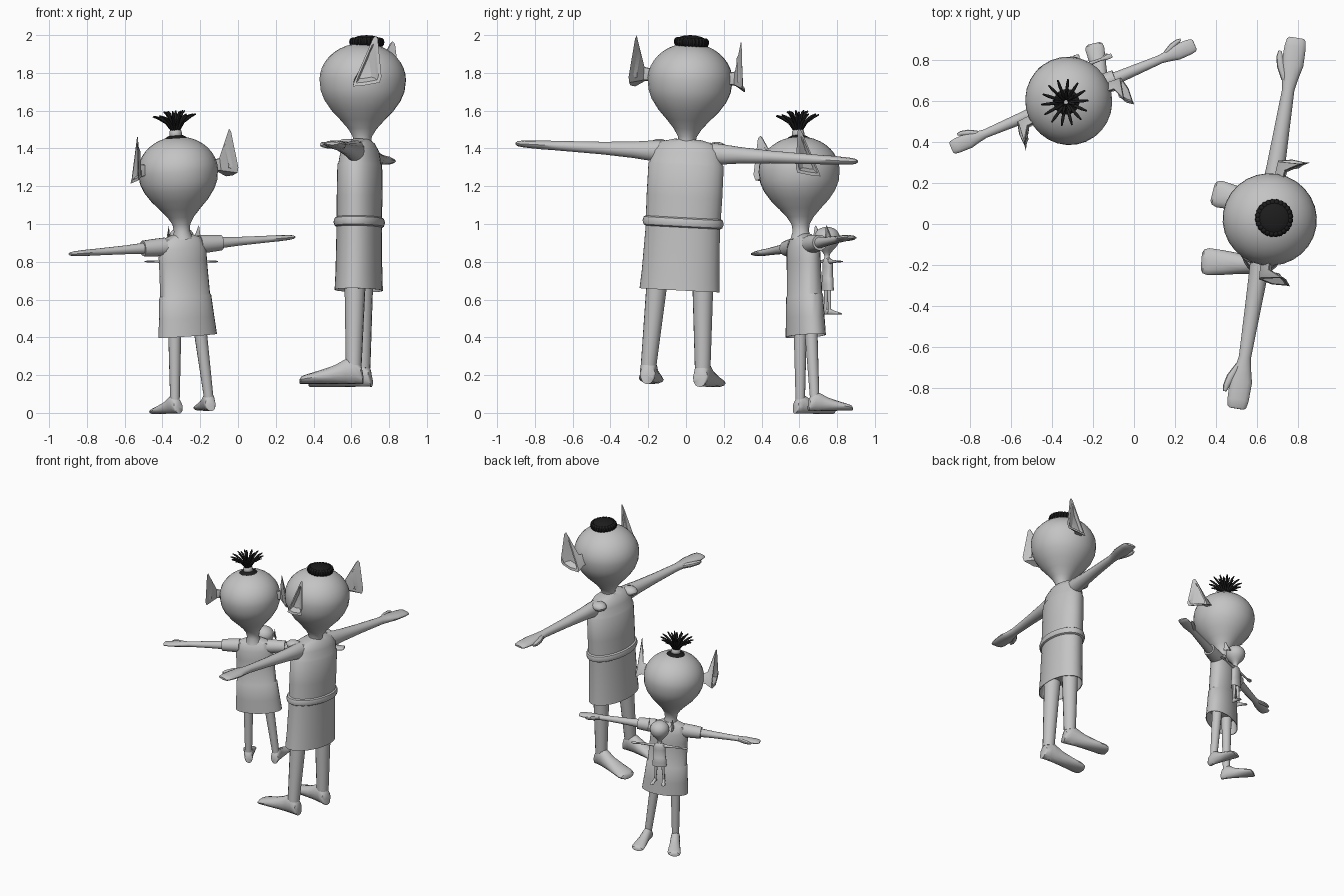
import bpy, bmesh, math
from mathutils import Matrix, Vector

if "Cube" in bpy.data.objects:
    bpy.data.objects.remove(bpy.data.objects["Cube"])

T = Matrix.Translation
R = Matrix.Rotation


def material(name, v):
    m = bpy.data.materials.new(name)
    m.diffuse_color = (v, v, v, 1)
    m.use_nodes = True
    m.node_tree.nodes["Principled BSDF"].inputs["Base Color"].default_value = m.diffuse_color
    return m


GREY = material("warm_grey", 0.55)
BLACK = material("hair_black", 0.012)


def finish(bm, name, mat, M):
    bmesh.ops.transform(bm, matrix=M, verts=bm.verts)
    bmesh.ops.recalc_face_normals(bm, faces=bm.faces)
    me = bpy.data.meshes.new(name)
    bm.to_mesh(me)
    bm.free()
    me.materials.append(mat)
    for p in me.polygons:
        p.use_smooth = True
    me.set_sharp_from_angle(angle=math.radians(35))
    ob = bpy.data.objects.new(name, me)
    bpy.context.collection.objects.link(ob)


def loft(name, rings, M, mat=GREY, axis="z", n=24):
    """Rings are (position on axis, centre a, centre b, radius a, radius b)."""
    bm = bmesh.new()
    loops = []
    for p, a, b, ra, rb in rings:
        loop = []
        for i in range(n):
            t = 2 * math.pi * i / n
            u, v = a + ra * math.cos(t), b + rb * math.sin(t)
            co = {"z": (u, v, p), "x": (p, u, v), "y": (u, p, v)}[axis]
            loop.append(bm.verts.new(co))
        loops.append(loop)
    for A, B in zip(loops, loops[1:]):
        for i in range(n):
            j = (i + 1) % n
            bm.faces.new((A[i], A[j], B[j], B[i]))
    bm.faces.new(loops[0])
    bm.faces.new(loops[-1])
    finish(bm, name, mat, M)


def ball(name, co, size, M, mat=GREY, u=12, v=8):
    bm = bmesh.new()
    bmesh.ops.create_uvsphere(bm, u_segments=u, v_segments=v, radius=1)
    finish(bm, name, mat, M @ T(co) @ Matrix.Diagonal((*size, 1)))


def ear(name, M):
    # flared scoop: stem ring widening to a triangular rim with a sunken middle
    bm = bmesh.new()
    rim = [(.075, -.005, -.055), (.09, .06, -.05), (.085, .14, -.035), (.088, .15, -.005),
           (.068, .125, .20), (.062, .112, .215), (.062, .098, .20), (.068, 0, -.03)]
    c = Vector((.075, .075, .03))
    outer = [Vector(p) for p in rim]
    inner = [p.lerp(c, .22) for p in outer]
    dish = [p.lerp(c, .5) + Vector((-.03, -.01, 0)) for p in outer]
    stem = [Vector((-.03, .015 + (p.y - c.y) * .32, (p.z - c.z) * .22)) for p in outer]
    mid = [Vector((.025, .02 + (p.y - c.y) * .36, (p.z - c.z) * .28)) for p in outer]
    loops = [[bm.verts.new(p) for p in l] for l in (stem, mid, outer, inner, dish)]
    for A, B in zip(loops, loops[1:]):
        for i in range(8):
            j = (i + 1) % 8
            bm.faces.new((A[i], A[j], B[j], B[i]))
    bm.faces.new(loops[0])
    bm.faces.new(loops[-1])
    finish(bm, name, GREY, M)


def strand(name, pts, r, M):
    cu = bpy.data.curves.new(name, "CURVE")
    cu.dimensions = "3D"
    cu.bevel_depth, cu.bevel_resolution, cu.use_fill_caps = r, 1, True
    sp = cu.splines.new("POLY")
    sp.points.add(len(pts) - 1)
    for q, p in zip(sp.points, pts):
        q.co = (*p, 1)
    sp.points[-1].radius = .5
    cu.materials.append(BLACK)
    ob = bpy.data.objects.new(name, cu)
    ob.matrix_world = M
    bpy.context.collection.objects.link(ob)


def figure(tag, M, torso, head_z, hk, arm_z, limb, leg, splay):
    # dress, with the first ring tucked up inside the hem
    z0, rx, ry = torso[0]
    rings = [(z0 + .1, 0, 0, rx * .88, ry * .88), (z0, 0, 0, rx * .97, ry * .96)]
    loft(tag + "_dress", rings + [(z, 0, 0, a, b) for z, a, b in torso], M, n=28)

    # onion-shaped head running down into the neck
    prof = [(.195 * math.cos(t), .225 * math.sin(t))
            for t in [math.radians(3 + 87 * i / 9) for i in range(10)]]
    prof += [(-.06, .218), (-.11, .198), (-.165, .16), (-.215, .113), (-.26, .074),
             (-.30, .05), (-.34, .045), (-.385, .06)]
    H = M @ T((0, .012, head_z)) @ Matrix.Scale(hk, 4)
    loft(tag + "_head", [(z, 0, 0, r, r * 1.02) for z, r in prof], H, n=28)

    for side, s in (("left", 1), ("right", -1)):
        S = Matrix.Diagonal((s, 1, 1, 1))
        ear(f"{tag}_{side}_ear", H @ S @ T((.218, 0, .005)))
        # arm with mitten hand and thumb
        A = M @ S @ T((0, 0, arm_z)) @ Matrix.Scale(limb, 4)
        arm = [(.12, .05, .06), (.19, .05, .055), (.28, .045, .045), (.45, .038, .034),
               (.66, .03, .027), (.72, .04, .025), (.78, .054, .024), (.87, .052, .019),
               (.905, .046, .014), (.915, .035, .007)]
        loft(f"{tag}_{side}_arm", [(x, 0, 0, a, b) for x, a, b in arm], A, axis="x", n=14)
        loft(f"{tag}_{side}_thumb", [(.70, -.02, 0, .02, .018), (.76, -.05, 0, .022, .018),
             (.81, -.066, 0, .017, .015), (.84, -.07, 0, .008, .008)], A, axis="x", n=10)
        # leg and long flat foot
        (xt, zt, rt), (xb, zb, rb) = leg
        loft(f"{tag}_{side}_leg", [(zt, xt, 0, rt, rt), ((zt + zb) / 2, (xt + xb) / 2, 0,
             (rt + rb) / 2, (rt + rb) / 2), (zb, xb, 0, rb, rb)], M @ S, n=14)
        F = M @ S @ T((xb, 0, 0)) @ R(splay, 4, "Z") @ Matrix.Scale(limb, 4)
        foot = [(.05, .03, .05), (.04, .04, .10), (0, .045, .15), (-.04, .047, .135),
                (-.10, .05, .10), (-.18, .06, .072), (-.25, .066, .05), (-.275, .058, .04),
                (-.285, .04, .025)]
        loft(f"{tag}_{side}_foot", [(y, 0, h / 2, w, h / 2) for y, w, h in foot], F,
             axis="y", n=14)
    return H


# ---- large figure, facing -x ----
L = T((.635, -.06, .145)) @ R(math.radians(-99.2), 4, "Z") @ R(math.radians(-3), 4, "Y")
H = figure("large", L,
           [(.505, .215, .125), (.6, .208, .121), (.82, .2, .118), (1.0, .203, .118),
            (1.17, .202, .116), (1.18, .195, .11), (1.24, .187, .1), (1.285, .15, .075),
            (1.305, .07, .05)],
           1.62, 1, 1.235, 1, ((.12, .6, .058), (.145, .1, .042)), math.radians(5))
loft("large_belt", [(.835, 0, 0, .195, .112), (.845, 0, 0, .212, .128), (.865, 0, 0, .218, .134),
     (.885, 0, 0, .212, .128), (.895, 0, 0, .195, .112)], L, n=28)
for s in (1, -1):
    ball("large_shoulder_flap", (s * .155, -.045, 1.268), (.05, .06, .032), L)
# coiled bun
ball("large_bun", (0, .02, .203), (.085, .085, .034), H, BLACK, 24, 10)
for i in range(24):
    a = 2 * math.pi * i / 24
    ball("large_bun_curl", (.076 * math.cos(a), .02 + .076 * math.sin(a), .2),
         (.018, .018, .024), H, BLACK, 8, 6)

# ---- small figure, facing +y ----
SMALL = dict(
    torso=[(.405, .164, .093), (.5, .155, .09), (.615, .145, .087), (.622, .139, .083),
           (.8, .134, .08), (.87, .135, .077), (.92, .115, .06), (.945, .05, .04)],
    head_z=1.28, hk=.94, arm_z=.885, limb=.705,
    leg=((.07, .48, .036), (.098, .06, .025)), splay=math.radians(10))
S = T((-.24, .645, .003)) @ R(math.radians(-157), 4, "Z") @ R(math.radians(4), 4, "Y")
H = figure("small", S, **SMALL)
for s in (1, -1):
    loft("small_sleeve", [(s * x, 0, .885, r, r) for x, r in ((.1, .05), (.16, .047), (.225, .042))],
         S, axis="x", n=14)
# scalp patch, hair tie and sprouting strands
loft("small_scalp_hair", [(.165, 0, 0, .082, .082), (.183, 0, 0, .072, .072),
     (.2, 0, 0, .04, .04), (.205, 0, 0, .02, .02)], H, BLACK)
loft("small_hair_tie", [(.19, 0, 0, .03, .03), (.2, 0, 0, .036, .036), (.225, 0, 0, .034, .034),
     (.236, 0, 0, .026, .026)], H, n=16)
for count, reach, top in ((14, .122, .315), (8, .06, .338)):
    for i in range(count):
        a = 2 * math.pi * (i + .3) / count
        pts = [(r * math.cos(a), r * math.sin(a), z) for r, z in
               ((.016, .225), (reach * .4, .225 + (top - .225) * .55),
                (reach * .75, top - .012), (reach, top))]
        strand("small_hair_strand", pts, .008, H)

# ---- doll carried on the small figure's chest ----
D = T((-.3, .75, .52)) @ R(math.radians(-160), 4, "Z") @ Matrix.Scale(.318, 4)
figure("doll", D, **SMALL)
